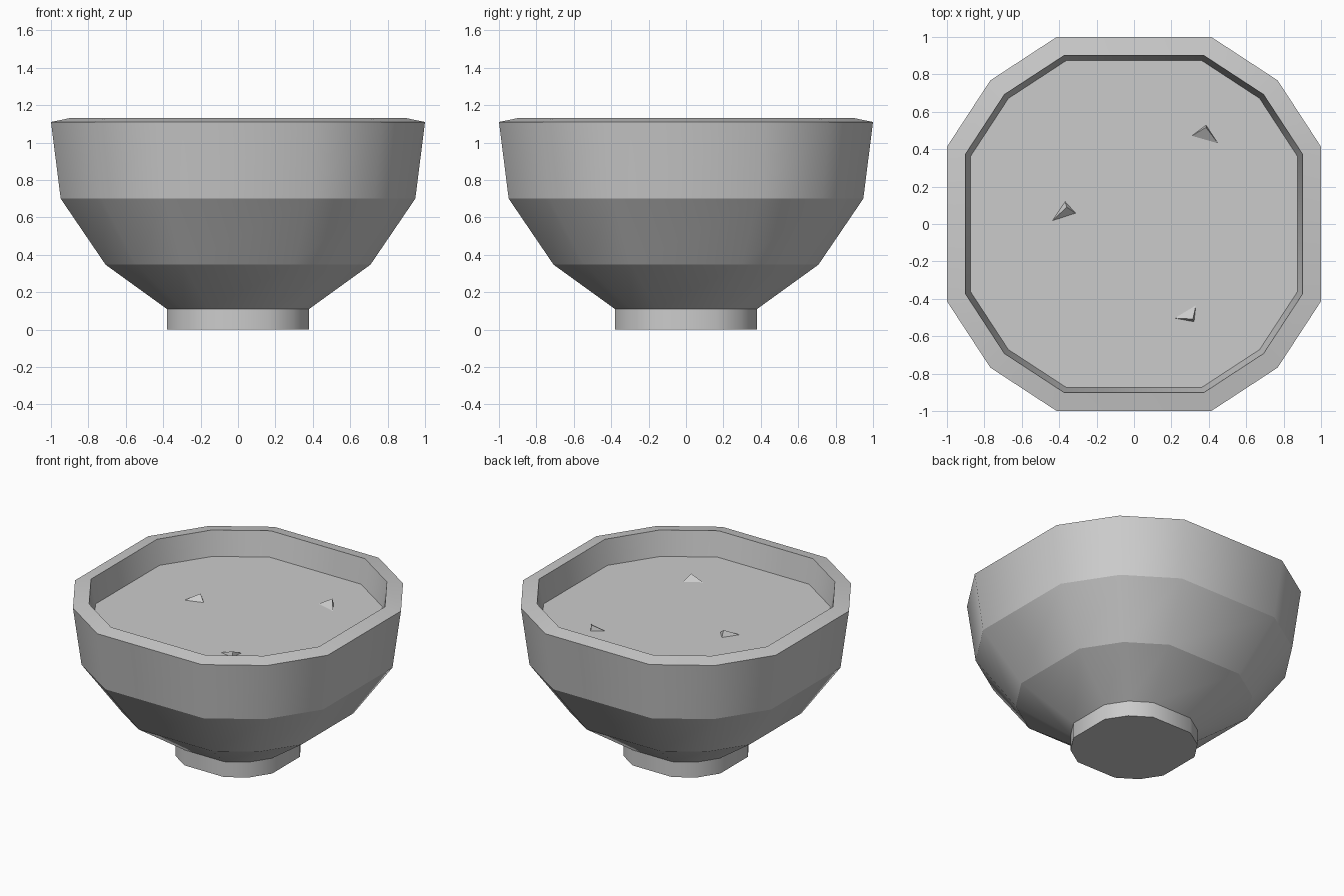
import bpy, bmesh

if "Cube" in bpy.data.objects:
    bpy.data.objects.remove(bpy.data.objects["Cube"])

# Twelve-sided cross-section, mirrored quarter by quarter
OUTLINE = [(1, -.413), (1, .413), (.768, .768), (.413, 1), (-.413, 1), (-.768, .768),
           (-1, .413), (-1, -.413), (-.768, -.768), (-.413, -1), (.413, -1), (.768, -.768)]


def finish(name, bm):
    bmesh.ops.recalc_face_normals(bm, faces=bm.faces)
    mesh = bpy.data.meshes.new(name)
    bm.to_mesh(mesh)
    bm.free()
    obj = bpy.data.objects.new(name, mesh)
    bpy.context.collection.objects.link(obj)
    return obj


def loft(name, profile):
    """Stack scaled outlines (half width, z); smooth around, crisp between bands."""
    bm = bmesh.new()
    rings = [[bm.verts.new((x * r, y * r, z)) for x, y in OUTLINE] for r, z in profile]
    n = len(OUTLINE)
    for low, high in zip(rings, rings[1:]):
        for i in range(n):
            j = (i + 1) % n
            bm.faces.new((low[i], low[j], high[j], high[i])).smooth = True
    bm.faces.new(rings[0])
    bm.faces.new(rings[-1])
    for ring in rings:
        for i in range(n):
            bm.edges.get((ring[i], ring[(i + 1) % n])).smooth = False
    return finish(name, bm)


def chip(name, base, apex):
    """Small three-sided shard poking out of the filling."""
    bm = bmesh.new()
    b = [bm.verts.new((x, y, LEVEL - .01)) for x, y in base]
    t = bm.verts.new(apex)
    bm.faces.new(b)
    for i in range(3):
        bm.faces.new((b[i], b[(i + 1) % 3], t))
    return finish(name, bm)


LEVEL = .955

# Foot and bowl shell with a hollow inside
loft("foot", [(.38, 0), (.38, .112)])
loft("bowl", [(.38, .11), (.708, .347), (.948, .70), (1, 1.11), (.902, 1.13),
              (.872, .94), (.84, .72), (.62, .42), (.34, .22)])

# Filling surface
loft("filling", [(.86, LEVEL - .05), (.876, LEVEL)])

# Floating chips
chip("chip_back", [(.29, .46), (.385, .532), (.465, .41)], (.385, .517, LEVEL + .04))
chip("chip_left", [(-.455, 0), (-.37, .127), (-.30, .05)], (-.36, .09, LEVEL + .04))
chip("chip_front", [(.19, -.502), (.335, -.415), (.323, -.527)], (.315, -.508, LEVEL + .035))
